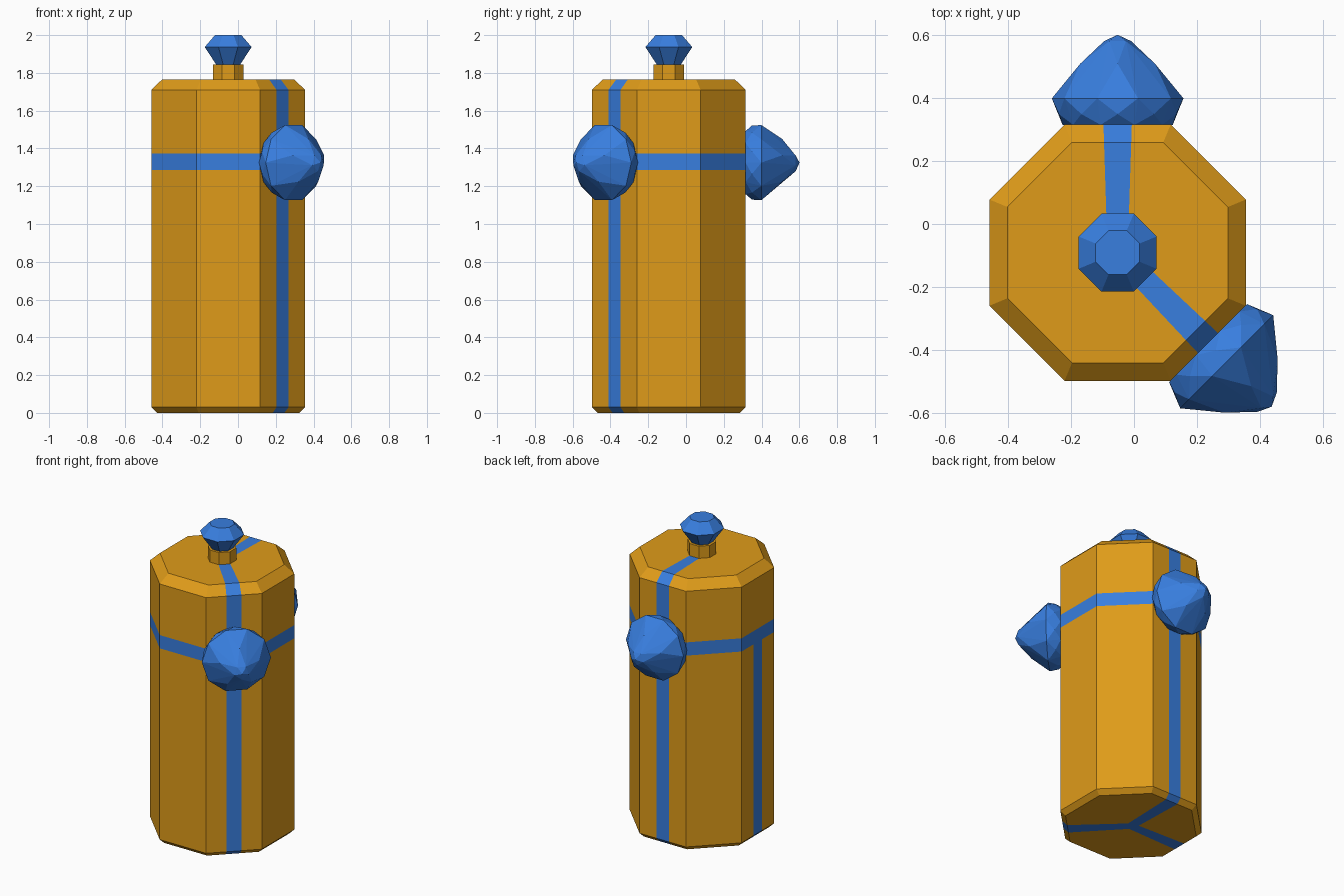
import bpy, bmesh
from math import cos, sin, pi, radians
from mathutils import Vector

if "Cube" in bpy.data.objects:
    bpy.data.objects.remove(bpy.data.objects["Cube"])

CX, CY = -0.052, -0.091            # vertical axis of the canister
APO = 0.407                        # flat-to-centre distance of the body


def material(name, rgb):
    m = bpy.data.materials.new(name)
    m.diffuse_color = (*rgb, 1)
    m.use_nodes = True
    m.node_tree.nodes["Principled BSDF"].inputs["Base Color"].default_value = m.diffuse_color
    return m


gold = material("amber", (0.74, 0.33, 0.01))
blue = material("blue", (0.04, 0.21, 0.74))


def finish(bm, name, mats, loc):
    bmesh.ops.recalc_face_normals(bm, faces=bm.faces)
    me = bpy.data.meshes.new(name)
    bm.to_mesh(me)
    bm.free()
    for m in mats:
        me.materials.append(m)
    ob = bpy.data.objects.new(name, me)
    ob.location = loc
    bpy.context.collection.objects.link(ob)
    return ob


def octagon_stack(profile):
    """Stack octagons given as (apothem, z), capped at both ends."""
    bm = bmesh.new()
    rings = []
    for a, z in profile:
        r = a / cos(pi / 8)
        rings.append([bm.verts.new((r * cos((i + .5) * pi / 4),
                                    r * sin((i + .5) * pi / 4), z)) for i in range(8)])
    for lo, hi in zip(rings, rings[1:]):
        for i in range(8):
            j = (i + 1) % 8
            bm.faces.new((lo[i], lo[j], hi[j], hi[i]))
    bm.faces.new(rings[0][::-1])
    bm.faces.new(rings[-1])
    return bm


# Body with flush inlaid straps: cut along strap edges, then colour the cells
bm = octagon_stack([(0.377, 0), (APO, 0.03), (APO, 1.71), (0.35, 1.765)])
BAND = (1.287, 1.374)
HALF, SLOPE = 0.032, 0.032         # strap half width grows outward
straps = [(90, True), (-45, True), (180, False)]   # angle, reaches the lid


def cut(co, no):
    bmesh.ops.bisect_plane(bm, geom=bm.verts[:] + bm.edges[:] + bm.faces[:],
                           plane_co=co, plane_no=no, dist=1e-6)


for z in BAND:
    cut((0, 0, z), (0, 0, 1))
for ang, _ in straps:
    n = Vector((cos(radians(ang)), sin(radians(ang)), 0))
    t = Vector((-n.y, n.x, 0))
    cut((0, 0, 0), n)
    for s in (-1, 1):
        cut(t * s * HALF, t * s - n * SLOPE)
for f in bm.faces:
    c = f.calc_center_median()
    inlay = BAND[0] < c.z < BAND[1]
    for ang, lid in straps:
        n = Vector((cos(radians(ang)), sin(radians(ang)), 0))
        d, t = c.dot(n), abs(c.y * n.x - c.x * n.y)
        if d > 0 and t < HALF + SLOPE * d and (lid or c.z < BAND[1]):
            inlay = True
    f.material_index = int(inlay)
finish(bm, "body", [gold, blue], (CX, CY, 0))

# Neck and stopper
finish(octagon_stack([(0.08, 1.76), (0.08, 1.845)]), "neck", [gold], (CX, CY, 0))
finish(octagon_stack([(0.064, 1.845), (0.124, 1.937), (0.07, 2.0)]),
       "stopper", [blue], (CX, CY, 0))


# Faceted side gems: convex hull of rings (radius, distance, sides, twist)
def gem(name, ang):
    bm = bmesh.new()
    n = Vector((cos(radians(ang)), sin(radians(ang)), 0))
    t = Vector((-n.y, n.x, 0))
    for r, d, k, tw in [(0.175, APO - 0.001, 10, 0), (0.196, 0.44, 10, .5),
                        (0.209, 0.49, 10, 0), (0.125, 0.6, 5, .25),
                        (0.045, 0.672, 5, .75), (0, 0.692, 1, 0)]:
        for i in range(k):
            a = 2 * pi * (i + tw) / k
            bm.verts.new(n * d + t * r * cos(a) + Vector((0, 0, r * sin(a))))
    res = bmesh.ops.convex_hull(bm, input=bm.verts)
    junk = [g for g in res["geom_interior"] if isinstance(g, bmesh.types.BMVert)]
    bmesh.ops.delete(bm, geom=junk, context='VERTS')
    bmesh.ops.dissolve_limit(bm, angle_limit=radians(2), verts=bm.verts, edges=bm.edges)
    finish(bm, name, [blue], (CX, CY, 1.325))


gem("back_gem", 90)
gem("front_right_gem", -45)
